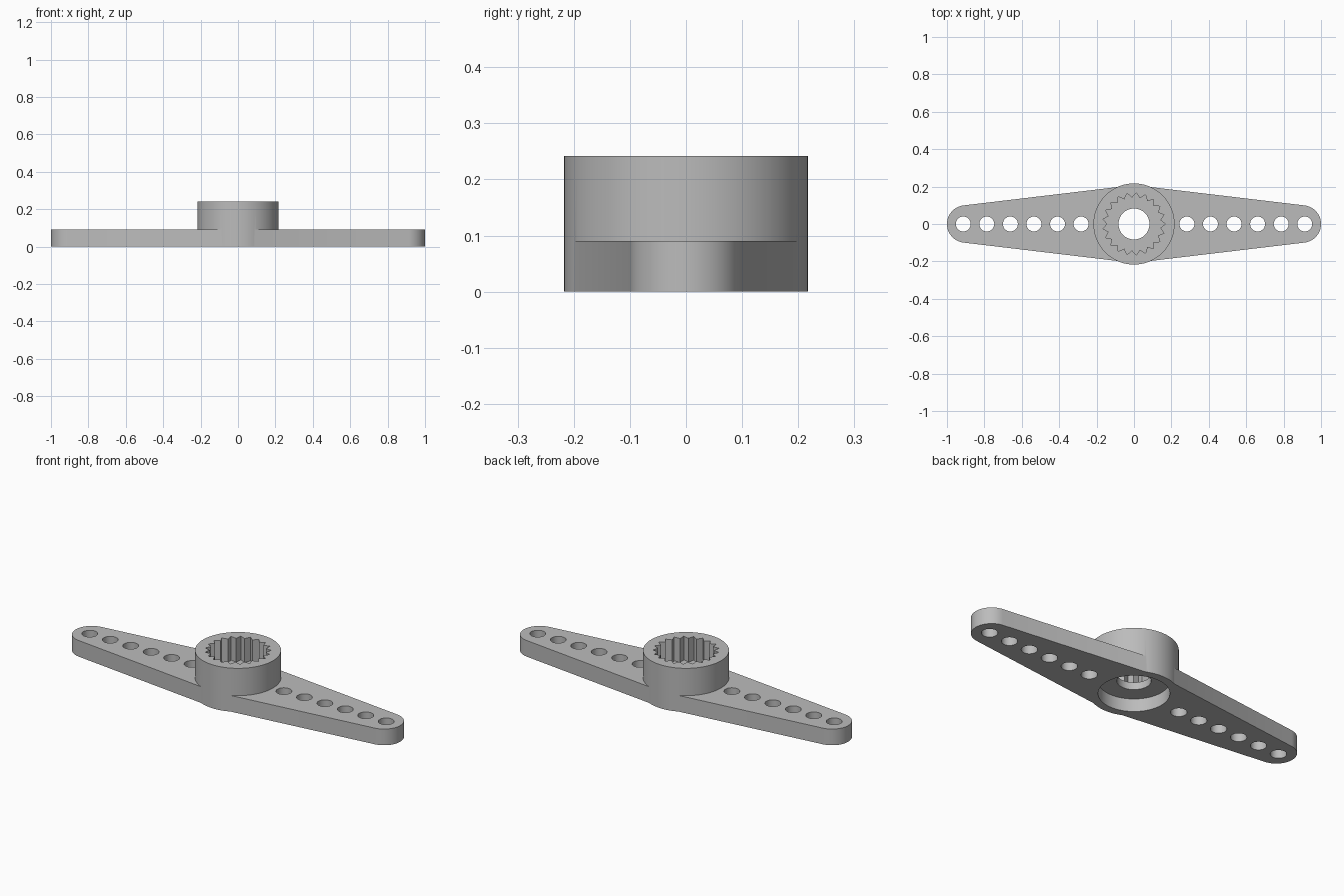
import bpy
import math

cube = bpy.data.objects.get("Cube")
if cube:
    bpy.data.objects.remove(cube, do_unlink=True)

grey = bpy.data.materials.new("mid_grey")
grey.use_nodes = True
colour = (0.5, 0.5, 0.5, 1)
grey.diffuse_color = colour
grey.node_tree.nodes["Principled BSDF"].inputs["Base Color"].default_value = colour

ARM_TOP, HUB_TOP = 0.09, 0.242
HUB_R, TIP_R, TIP_X = 0.217, 0.1, 0.9
TEETH = 21


def circle(radius, count, x=0):
    return [(x + radius * math.cos(math.tau * i / count),
             radius * math.sin(math.tau * i / count)) for i in range(count)]


def prism(name, outlines, bottom, top):
    """Extrude one or more closed outlines between two heights."""
    verts, faces = [], []
    for points in outlines:
        a, n = len(verts), len(points)
        verts += [(x, y, z) for z in (bottom, top) for x, y in points]
        faces.append([a + i for i in reversed(range(n))])
        faces.append([a + n + i for i in range(n)])
        faces += [(a + i, a + (i + 1) % n, a + n + (i + 1) % n, a + n + i)
                  for i in range(n)]
    mesh = bpy.data.meshes.new(name)
    mesh.from_pydata(verts, [], faces)
    mesh.materials.append(grey)
    obj = bpy.data.objects.new(name, mesh)
    bpy.context.collection.objects.link(obj)
    return obj


def combine(target, tool, operation):
    mod = target.modifiers.new(operation.lower(), "BOOLEAN")
    mod.operation = operation
    mod.solver = "EXACT"
    mod.object = tool
    bpy.context.view_layer.objects.active = target
    bpy.ops.object.modifier_apply(modifier=mod.name)
    bpy.data.objects.remove(tool, do_unlink=True)


# Double tapered arm: rounded tips with straight flanks widening to the hub
tilt = math.radians(6.7)
sweep = math.pi / 2 - tilt
right_tip = [(TIP_X + TIP_R * math.cos(a), TIP_R * math.sin(a))
             for a in [-sweep + 2 * sweep * i / 24 for i in range(25)]]
left_tip = [(-x, -y) for x, y in right_tip]
middle = 0.208
outline = right_tip + [(0, middle)] + left_tip + [(0, -middle)]
horn = prism("servo_arm", [outline], 0, ARM_TOP)

# Central hub
combine(horn, prism("hub", [circle(HUB_R, 96)], 0, HUB_TOP), "UNION")

# Row of linkage holes on each side
holes = [circle(0.04, 32, side * (0.283 + 0.126 * i))
         for side in (-1, 1) for i in range(6)]
combine(horn, prism("linkage_holes", holes, -0.1, 0.2), "DIFFERENCE")

# Screw recess below, screw hole through the web, toothed socket above
combine(horn, prism("screw_recess", [circle(0.174, 64)], -0.1, 0.07), "DIFFERENCE")
combine(horn, prism("screw_hole", [circle(0.083, 48)], -0.1, 0.4), "DIFFERENCE")
socket = []
for i in range(2 * TEETH):
    r = 0.142 if i % 2 else 0.168
    a = math.pi * i / TEETH
    socket.append((r * math.cos(a), r * math.sin(a)))
combine(horn, prism("toothed_socket", [socket], 0.11, 0.4), "DIFFERENCE")

# Smooth round walls, sharp rims and teeth
bpy.ops.object.select_all(action="DESELECT")
horn.select_set(True)
bpy.context.view_layer.objects.active = horn
bpy.ops.object.shade_smooth_by_angle(angle=math.radians(30))
